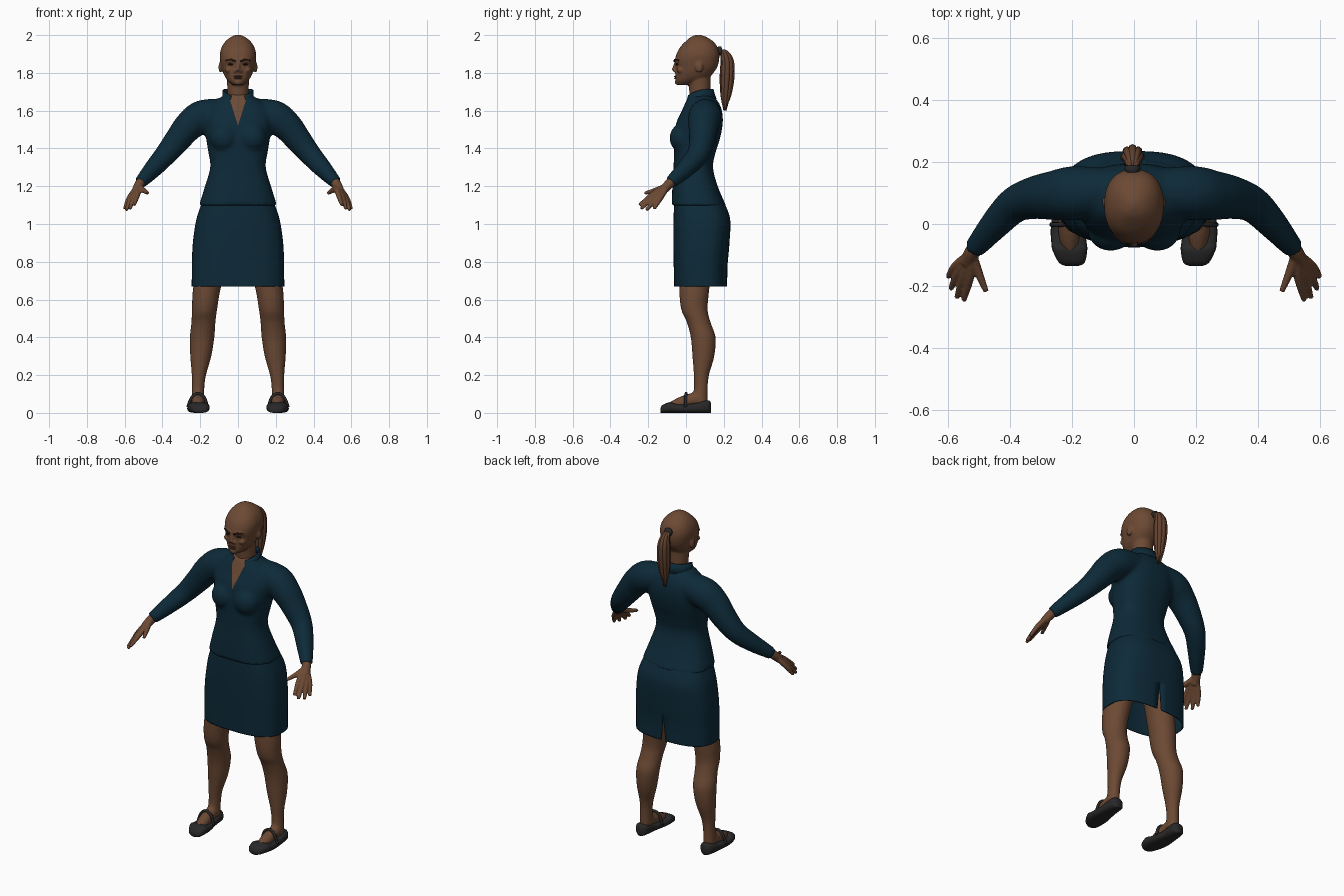
import bpy, bmesh, math
from mathutils import Vector, Matrix

cube = bpy.data.objects.get("Cube")
if cube:
    bpy.data.objects.remove(cube, do_unlink=True)


def material(name, *rgb):
    m = bpy.data.materials.new(name)
    m.use_nodes = True
    m.diffuse_color = (*rgb, 1)
    m.node_tree.nodes["Principled BSDF"].inputs["Base Color"].default_value = (*rgb, 1)
    return m


SKIN = material("brown skin", 0.15, 0.067, 0.034)
NAVY = material("navy cloth", 0.004, 0.023, 0.04)
BLACK = material("black leather", 0.022, 0.021, 0.022)
HAIR = material("brown hair", 0.12, 0.052, 0.027)
DARK = material("dark brown", 0.018, 0.01, 0.007)
LIP = material("lip brown", 0.09, 0.036, 0.024)
SIDES = (1, -1)


# ---- helpers ----
def spline(rows, steps=5):
    """Smooth a list of equal-length tuples into a denser list."""
    rows = [Vector(r) for r in rows]
    out = []
    for i in range(len(rows) - 1):
        a, b, c, d = (rows[max(i - 1, 0)], rows[i], rows[i + 1], rows[min(i + 2, len(rows) - 1)])
        for k in range(steps):
            t = k / steps
            out.append(b + (c - a) * (t / 2) + (a * 2 - b * 5 + c * 4 - d) * (t * t / 2)
                       + (b * 3 - a - c * 3 + d) * (t ** 3 / 2))
    return out + [rows[-1]]


def super_ring(n, power):
    """Unit superellipse points, starting at the back."""
    bend = lambda v: math.copysign(abs(v) ** (2 / power), v)
    return [(bend(math.sin(a)), bend(math.cos(a))) for a in (2 * math.pi * i / n for i in range(n))]


def shell(bm, rings, closed=True, caps=True):
    vs = [[bm.verts.new(p) for p in r] for r in rings]
    n = len(vs[0])
    for lo, hi in zip(vs, vs[1:]):
        for j in range(n if closed else n - 1):
            k = (j + 1) % n
            bm.faces.new((lo[j], lo[k], hi[k], hi[j]))
    if caps:
        bm.faces.new(vs[0])
        bm.faces.new(vs[-1])


def loft(bm, rows, power=2.3, n=40, side=1):
    """Stack of rings; each row is z, centre x, half width, front y, back y."""
    unit = super_ring(n, power)
    shell(bm, [[(side * (cx + w * u), (f + b) / 2 + (b - f) / 2 * v, z) for u, v in unit]
               for z, cx, w, f, b in spline(rows)])


def tube(bm, rows, side=1, n=14):
    """Round tube; each row is x, y, z, radius."""
    pts = spline(rows)
    pos = [Vector((side * p[0], p[1], p[2])) for p in pts]
    rings, ref = [], None
    for i, p in enumerate(pos):
        t = (pos[min(i + 1, len(pos) - 1)] - pos[max(i - 1, 0)]).normalized()
        ref = ref - t * ref.dot(t) if ref else t.orthogonal()
        ref.normalize()
        other = t.cross(ref)
        rings.append([p + (ref * math.cos(a) + other * math.sin(a)) * pts[i][3]
                      for a in (2 * math.pi * j / n for j in range(n))])
    shell(bm, rings)


def blob(bm, place, size):
    bmesh.ops.create_uvsphere(bm, u_segments=20, v_segments=12, radius=1,
                              matrix=Matrix.Translation(place) @ Matrix.Diagonal((*size, 1)))


def finish(bm, name, *mats, fuse=0, relax=4, thick=0):
    bmesh.ops.recalc_face_normals(bm, faces=bm.faces)
    for f in bm.faces:
        f.smooth = True
    me = bpy.data.meshes.new(name)
    bm.to_mesh(me)
    bm.free()
    ob = bpy.data.objects.new(name, me)
    bpy.context.collection.objects.link(ob)
    if fuse:
        mod = ob.modifiers.new("fuse", "REMESH")
        mod.mode, mod.voxel_size, mod.use_smooth_shade = "VOXEL", fuse, True
        mod = ob.modifiers.new("relax", "SMOOTH")
        mod.iterations = relax
        graph = bpy.context.evaluated_depsgraph_get()
        ob.data = bpy.data.meshes.new_from_object(ob.evaluated_get(graph))
        ob.modifiers.clear()
        ob.data.name = name
    if thick:
        mod = ob.modifiers.new("thickness", "SOLIDIFY")
        mod.thickness, mod.offset = thick, 0
    ob.data.materials.clear()
    for m in mats:
        ob.data.materials.append(m)
    return ob


# ---- head, neck and ears ----
bm = bmesh.new()
loft(bm, [(1.736, 0, .028, -.045, .03), (1.755, 0, .05, -.054, .07), (1.775, 0, .066, -.056, .12),
          (1.80, 0, .078, -.055, .145), (1.83, 0, .087, -.054, .165), (1.865, 0, .094, -.058, .175),
          (1.90, 0, .096, -.05, .176), (1.935, 0, .087, -.032, .167), (1.965, 0, .068, -.004, .146),
          (1.99, 0, .038, .026, .108), (2.002, 0, .008, .055, .075)])
tube(bm, [(0, .085, 1.58, .06), (0, .075, 1.68, .056), (0, .07, 1.79, .06)], n=24)
tube(bm, [(0, -.05, 1.865, .008), (0, -.06, 1.835, .009), (0, -.066, 1.812, .013)])
blob(bm, (0, -.046, 1.75), (.022, .014, .014))
for s in SIDES:
    blob(bm, (s * .013, -.057, 1.809), (.01, .01, .008))
    blob(bm, (s * .093, .07, 1.83), (.01, .02, .03))
    blob(bm, (s * .048, -.03, 1.815), (.022, .02, .016))
    tube(bm, [(.01, -.056, 1.862, .009), (.035, -.05, 1.867, .009), (.062, -.033, 1.862, .008)], s)
finish(bm, "head", SKIN, fuse=.006, relax=3)

# ---- facial details ----
bm = bmesh.new()
for s in SIDES:
    tube(bm, [(.012, -.063, 1.86, .004), (.036, -.057, 1.87, .005), (.064, -.037, 1.866, .003)], s)
finish(bm, "eyebrows", DARK)
bm = bmesh.new()
for s in SIDES:
    blob(bm, (s * .036, -.046, 1.846), (.016, .009, .006))
finish(bm, "eyes", DARK)
bm = bmesh.new()
blob(bm, (0, -.052, 1.781), (.024, .012, .005))
blob(bm, (0, -.051, 1.771), (.021, .012, .005))
finish(bm, "lips", LIP)

# ---- ponytail made of strands, with its tie ----
bm = bmesh.new()
for i in range(9):
    a = 2 * math.pi * i / 8
    dx, dy = (math.cos(a), math.sin(a)) if i < 8 else (0, 0)
    tube(bm, [(-.005 + dx * spread, y + dy * spread, z, r) for y, z, spread, r in
              ((.165, 1.915, .008, .008), (.2, 1.91, .013, .01), (.218, 1.86, .022, .014),
               (.217, 1.77, .025, .014), (.211, 1.68, .017, .011), (.207, 1.6 + .012 * (i % 3), .006, .003))], n=8)
finish(bm, "ponytail", HAIR)
bm = bmesh.new()
tube(bm, [(-.005, .168, 1.91, .02), (-.005, .178, 1.915, .026), (-.005, .19, 1.916, .022)])
finish(bm, "hair_tie", BLACK)

# ---- jacket: torso, bust and sleeves fused ----
bm = bmesh.new()
loft(bm, [(1.097, 0, .207, -.077, .212), (1.2, 0, .175, -.072, .168), (1.3, 0, .147, -.066, .143),
          (1.38, 0, .157, -.064, .157), (1.46, 0, .17, -.062, .182), (1.54, 0, .18, -.05, .195),
          (1.6, 0, .17, -.022, .19), (1.645, 0, .13, -.002, .172), (1.675, 0, .085, .012, .145),
          (1.69, 0, .065, .025, .13)], 2.5)
for s in SIDES:
    blob(bm, (s * .075, -.022, 1.455), (.075, .066, .075))
    tube(bm, [(.08, .105, 1.59, .075), (.19, .1, 1.568, .088), (.26, .092, 1.518, .08),
              (.32, .085, 1.445, .07), (.385, .062, 1.365, .059), (.45, -.003, 1.292, .049),
              (.518, -.083, 1.218, .034)], s, 20)
jacket = finish(bm, "jacket", NAVY, SKIN, fuse=.011, relax=6)
# open neckline: cut along two slanted planes and colour the wedge between
bm = bmesh.new()
bm.from_mesh(jacket.data)
slope, low = .31, 1.52
for s in SIDES:
    bmesh.ops.bisect_plane(bm, geom=bm.verts[:] + bm.edges[:] + bm.faces[:],
                           plane_co=(0, 0, low), plane_no=(s, 0, -slope))
for f in bm.faces:
    c = f.calc_center_median()
    f.material_index = int(c.y < .07 and abs(c.x) < (c.z - low) * slope)
bm.to_mesh(jacket.data)
bm.free()

# ---- stand collar ----
bm = bmesh.new()
rings = []
for i in range(31):
    a = math.radians(-152 + 304 * i / 30)
    x, y, drop = math.sin(a), math.cos(a), (1 - math.cos(a)) / 2
    rings.append([(.092 * x, .074 + .084 * y, 1.662 - .045 * drop),
                  (.08 * x, .074 + .074 * y, 1.69 - .035 * drop),
                  (.078 * x, .074 + .068 * y, 1.714 - .04 * drop ** 3)])
shell(bm, rings, closed=False, caps=False)
finish(bm, "collar", NAVY, thick=.007)

# ---- skirt with a back vent ----
bm = bmesh.new()
unit = super_ring(60, 2.7)
rings = []
for z, w, f, b in spline([(1.13, .18, -.058, .19), (1.03, .216, -.063, .23), (.9, .236, -.064, .227),
                          (.78, .241, -.062, .217), (.668, .242, -.06, .215)], 8):
    ring = [Vector((w * u, (f + b) / 2 + (b - f) / 2 * v, z)) for u, v in unit + unit[:1]]
    gap = max(0, .83 - z) * .09
    ring[0].x += gap
    ring[-1].x -= gap
    rings.append(ring)
shell(bm, rings, closed=False, caps=False)
bmesh.ops.remove_doubles(bm, verts=bm.verts, dist=.0005)
finish(bm, "skirt", NAVY, thick=.006)

for s, label in zip(SIDES, ("left", "right")):
    # ---- leg and instep ----
    bm = bmesh.new()
    loft(bm, [(.93, .11, .085, -.03, .15), (.67, .163, .074, -.036, .125), (.55, .177, .067, -.026, .115),
              (.48, .183, .064, .004, .13), (.4, .19, .065, .025, .157), (.3, .197, .056, .034, .15),
              (.2, .207, .038, .041, .122), (.13, .211, .033, .042, .115), (.05, .213, .035, .03, .115)],
         2, 24, s)
    tube(bm, [(.213, .075, .075, .034), (.212, .02, .067, .035), (.209, -.04, .045, .034), (.205, -.09, .03, .022)], s)
    finish(bm, label + "_leg", SKIN, fuse=.009, relax=3)

    # ---- shoe: rings along y, low over the instep, with a strap ----
    bm = bmesh.new()
    unit = super_ring(24, 2.8)
    shell(bm, [[(s * (cx + w * u), y, h / 2 * (1 + v)) for u, v in unit] for y, cx, w, h in
               spline([(-.136, .2, .02, .024), (-.124, .201, .042, .042), (-.085, .207, .056, .057),
                       (-.06, .21, .057, .05), (-.02, .214, .055, .046), (.04, .218, .046, .05),
                       (.09, .218, .042, .064), (.12, .217, .035, .066), (.132, .217, .018, .055)])])
    tube(bm, [(.162, -.002, .03, .008), (.178, -.002, .082, .008), (.213, 0, .103, .008),
              (.246, -.002, .08, .008), (.266, -.002, .03, .008)], s, 8)
    finish(bm, label + "_shoe", BLACK)

    # ---- hand: wrist, four fingers and thumb fused ----
    bm = bmesh.new()
    tube(bm, [(.49, -.05, 1.25, .025), (.52, -.088, 1.213, .026), (.54, -.125, 1.175, .023)], s)
    for knuckle, tip in (((.53, -.17, 1.162), (.55, -.247, 1.1)), ((.55, -.168, 1.148), (.572, -.238, 1.08)),
                         ((.566, -.155, 1.138), (.592, -.21, 1.073)), ((.575, -.135, 1.138), (.6, -.17, 1.08))):
        tube(bm, [(.525, -.095, 1.205, .016), (*knuckle, .015), (*tip, .009)], s, 10)
    tube(bm, [(.522, -.1, 1.205, .016), (.505, -.15, 1.182, .015), (.477, -.218, 1.163, .009)], s, 10)
    finish(bm, label + "_hand", SKIN, fuse=.005, relax=2)
